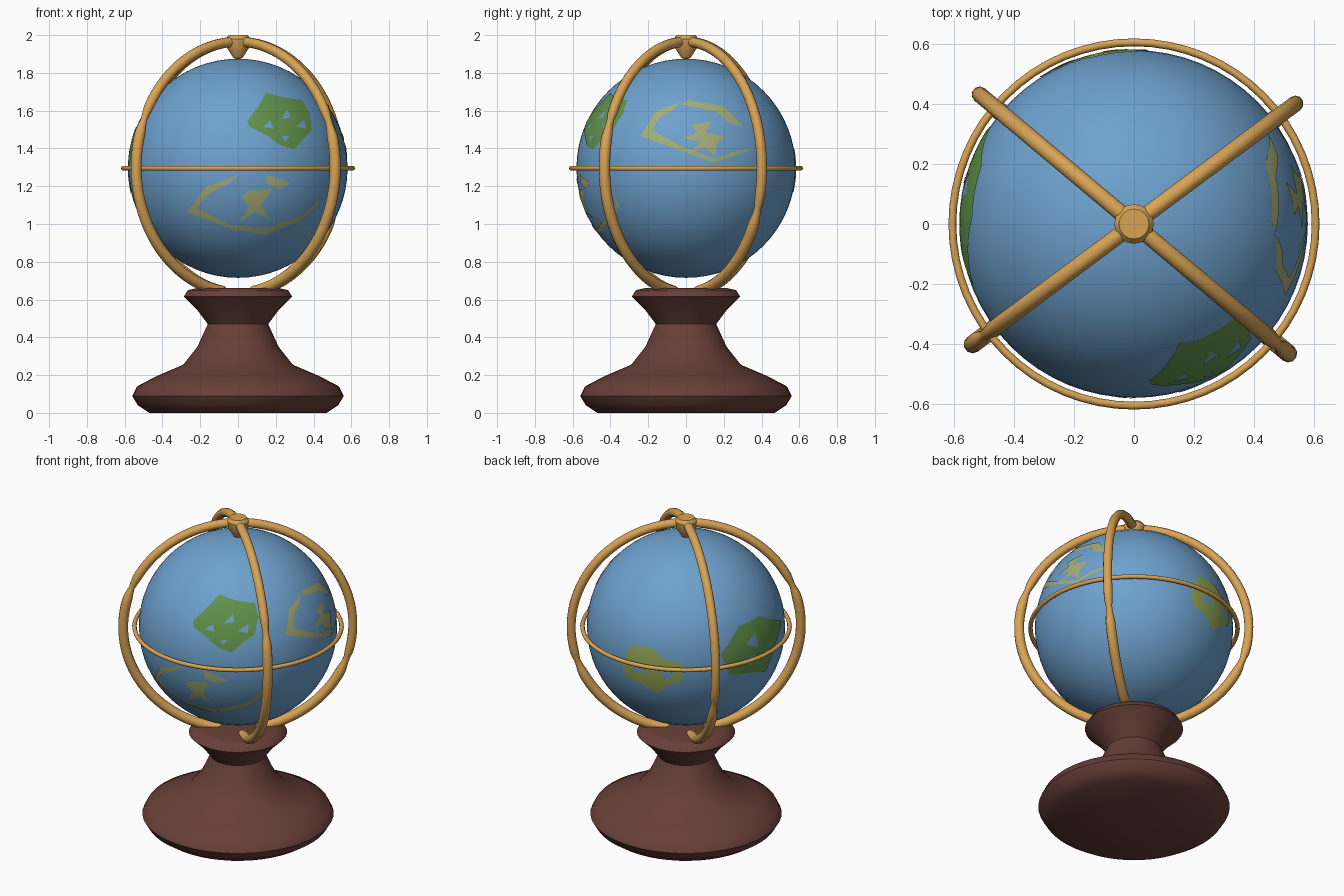
import bpy, bmesh, math
from mathutils import Vector

cube = bpy.data.objects.get("Cube")
if cube:
    bpy.data.objects.remove(cube, do_unlink=True)

GLOBE_RADIUS = 0.58
GLOBE_HEIGHT = 1.295


def make_material(name, red, green, blue):
    material = bpy.data.materials.new(name)
    material.use_nodes = True
    color = (red, green, blue, 1)
    material.diffuse_color = color
    material.node_tree.nodes["Principled BSDF"].inputs["Base Color"].default_value = color
    return material


ocean_blue = make_material("ocean_blue", 0.155, 0.36, 0.62)
brass = make_material("brass", 0.7, 0.37, 0.09)
dark_wood = make_material("dark_wood", 0.14, 0.05, 0.04)
leaf_green = make_material("leaf_green", 0.12, 0.29, 0.07)
sand = make_material("sand", 0.38, 0.42, 0.18)
lime = make_material("lime", 0.3, 0.4, 0.09)


def finish(obj, name, material, angle=40):
    """Name, colour and smooth an object."""
    obj.name = name
    obj.data.name = name
    obj.data.materials.clear()
    obj.data.materials.append(material)
    bpy.ops.object.select_all(action="DESELECT")
    obj.select_set(True)
    bpy.context.view_layer.objects.active = obj
    bpy.ops.object.shade_smooth_by_angle(angle=math.radians(angle))
    return obj


def object_from_bmesh(bm, name, material, angle=40):
    mesh = bpy.data.meshes.new(name)
    bm.to_mesh(mesh)
    bm.free()
    obj = bpy.data.objects.new(name, mesh)
    bpy.context.collection.objects.link(obj)
    return finish(obj, name, material, angle)


def lathe(name, profile, material, steps, angle):
    """Spin a (radius, height) profile around the vertical axis."""
    bm = bmesh.new()
    verts = [bm.verts.new((radius, 0, height)) for radius, height in profile]
    edges = [bm.edges.new(pair) for pair in zip(verts, verts[1:])]
    bmesh.ops.spin(bm, geom=verts + edges, cent=(0, 0, 0), axis=(0, 0, 1),
                   angle=math.tau, steps=steps, use_duplicate=False)
    bmesh.ops.remove_doubles(bm, verts=bm.verts, dist=0.0005)
    bmesh.ops.recalc_face_normals(bm, faces=bm.faces)
    return object_from_bmesh(bm, name, material, angle)


# Turned wooden pedestal
lathe("pedestal", [
    (0, 0), (0.47, 0), (0.53, 0.04), (0.56, 0.09), (0.535, 0.14), (0.43, 0.195),
    (0.29, 0.255), (0.215, 0.35), (0.16, 0.47), (0.22, 0.55), (0.287, 0.615),
    (0.265, 0.65), (0.22, 0.66), (0, 0.66)], dark_wood, 48, 50)

# Brass cap where the arms meet
lathe("top_cap", [
    (0, 1.87), (0.025, 1.88), (0.06, 1.935), (0.066, 1.98), (0.05, 2), (0, 2)],
    brass, 16, 35)

# Globe ball
bpy.ops.mesh.primitive_uv_sphere_add(segments=64, ring_count=32, radius=GLOBE_RADIUS,
                                     location=(0, 0, GLOBE_HEIGHT))
finish(bpy.context.object, "globe", ocean_blue)

# Thin ring around the equator
bpy.ops.mesh.primitive_torus_add(major_segments=64, minor_segments=10, major_radius=0.606,
                                 minor_radius=0.013, location=(0, 0, GLOBE_HEIGHT))
finish(bpy.context.object, "equator_ring", brass, 60)


def add_arm(name, azimuth, pinch_height):
    """Half-circle tube from the cap to the pedestal with one pinched joint."""
    curve = bpy.data.curves.new(name, "CURVE")
    curve.dimensions = "3D"
    curve.bevel_depth = 0.029
    curve.bevel_resolution = 3
    curve.use_fill_caps = True
    spline = curve.splines.new("POLY")
    count = 64
    spline.points.add(count - 1)
    for index, point in enumerate(spline.points):
        angle = math.radians(90 - 171 * index / (count - 1))
        reach = 0.672 * math.cos(angle)
        height = 1.3 + 0.665 * math.sin(angle)
        turn = math.radians(azimuth)
        point.co = (reach * math.cos(turn), reach * math.sin(turn), height, 1)
        pinch = math.exp(-((height - pinch_height) / 0.045) ** 2)
        point.radius = (0.93 if height > pinch_height else 1.03) * (1 - 0.35 * pinch)
    obj = bpy.data.objects.new(name, curve)
    bpy.context.collection.objects.link(obj)
    bpy.ops.object.select_all(action="DESELECT")
    obj.select_set(True)
    bpy.context.view_layer.objects.active = obj
    bpy.ops.object.convert(target="MESH")
    finish(bpy.context.object, name, brass, 60)


# Four brass arms
add_arm("back_left_arm", 36.7, 1.07)
add_arm("back_right_arm", 140, 1.07)
add_arm("front_right_arm", 216.7, 1.55)
add_arm("front_left_arm", -40, 1.53)


def add_plate(name, azimuth, outlines, material, lift=0.003):
    """Wrap flat outlines, in hundredths, onto the globe as thin land."""
    turn = math.radians(azimuth)
    outward = Vector((math.cos(turn), math.sin(turn), 0))
    sideways = Vector((-math.sin(turn), math.cos(turn), 0))
    radius = GLOBE_RADIUS + lift
    bm = bmesh.new()
    for outline in outlines:
        bm.faces.new([bm.verts.new((u / 100, v / 100, 0)) for u, v in outline])
    bmesh.ops.triangulate(bm, faces=bm.faces)
    bmesh.ops.subdivide_edges(bm, edges=bm.edges, cuts=5, use_grid_fill=True)
    for vert in bm.verts:
        u, v, _ = vert.co
        depth = math.sqrt(max(radius ** 2 - u * u - v * v, 0))
        vert.co = outward * depth + sideways * u + Vector((0, 0, v + GLOBE_HEIGHT))
    # Keep every face looking away from the globe
    center = Vector((0, 0, GLOBE_HEIGHT))
    bm.normal_update()
    for face in bm.faces:
        if face.normal.dot(face.calc_center_median() - center) < 0:
            face.normal_flip()
    object_from_bmesh(bm, name, material, 60)


# Solid lands with lakes
add_plate("front_land", -90, [
    [(6, 22), (5, 25), (11, 33), (15, 40), (22, 38), (34, 36), (38, 29), (39, 20),
     (34, 15), (30, 10), (23, 12), (16, 17)]], leaf_green)
add_plate("front_lakes", -90, [
    [(13, 22), (17, 25), (19, 21)], [(23, 26), (26, 31), (28, 27)],
    [(31, 22), (35, 26), (36, 21)], [(23, 17), (27, 17), (25, 14)]], ocean_blue, 0.005)
add_plate("right_land", 172, [
    [(-26, 7), (-12, 21), (5, 22), (28, 10), (16, 0), (8, -14), (-5, -10), (-21, -7)]],
    leaf_green)
add_plate("right_lakes", 172, [
    [(-10, 10), (-2, 14), (0, 5)], [(-12, 0), (-4, 2), (-6, -5)]], ocean_blue, 0.005)
add_plate("back_land", 104, [
    [(-19, -3), (-13, 10), (0, 11), (7, 6), (19, 2), (18, -9), (10, -12), (3, -19),
     (-7, -13), (-17, -11)]], lime)
add_plate("back_lakes", 104, [
    [(-13, -5), (-5, 1), (-3, -6)], [(6, -2), (15, -3), (9, -9)]], ocean_blue, 0.005)

# Sandy coastlines with a broken middle
add_plate("left_coast", 0, [
    [(-24, 17), (-16, 30), (-3, 35), (-8, 30), (-14, 27), (-18, 20), (-3, 12), (15, 5),
     (26, 9), (36, 11), (35, 10), (15, 3), (-2, 9)],
    [(-3, 34), (1, 36), (20, 33), (30, 22), (23, 24), (16, 30), (6, 32)],
    [(3, 23), (14, 25), (10, 19), (20, 17), (16, 12), (16, 6), (10, 11), (3, 9),
     (8, 14), (-2, 16), (6, 19)]], sand)
add_plate("front_coast", -90, [
    [(-27, -23), (-17, -10), (1, -3), (-5, -8), (-16, -14), (-22, -21), (-4, -30),
     (15, -32), (34, -25), (41, -19), (42, -10), (42, -20), (33, -28), (14, -35),
     (-4, -32), (-20, -26)],
    [(15, -3), (28, -8), (22, -11), (15, -8)],
    [(6, -12), (18, -11), (12, -20), (17, -27), (9, -23), (1, -28), (6, -20), (2, -15)]],
    sand)
